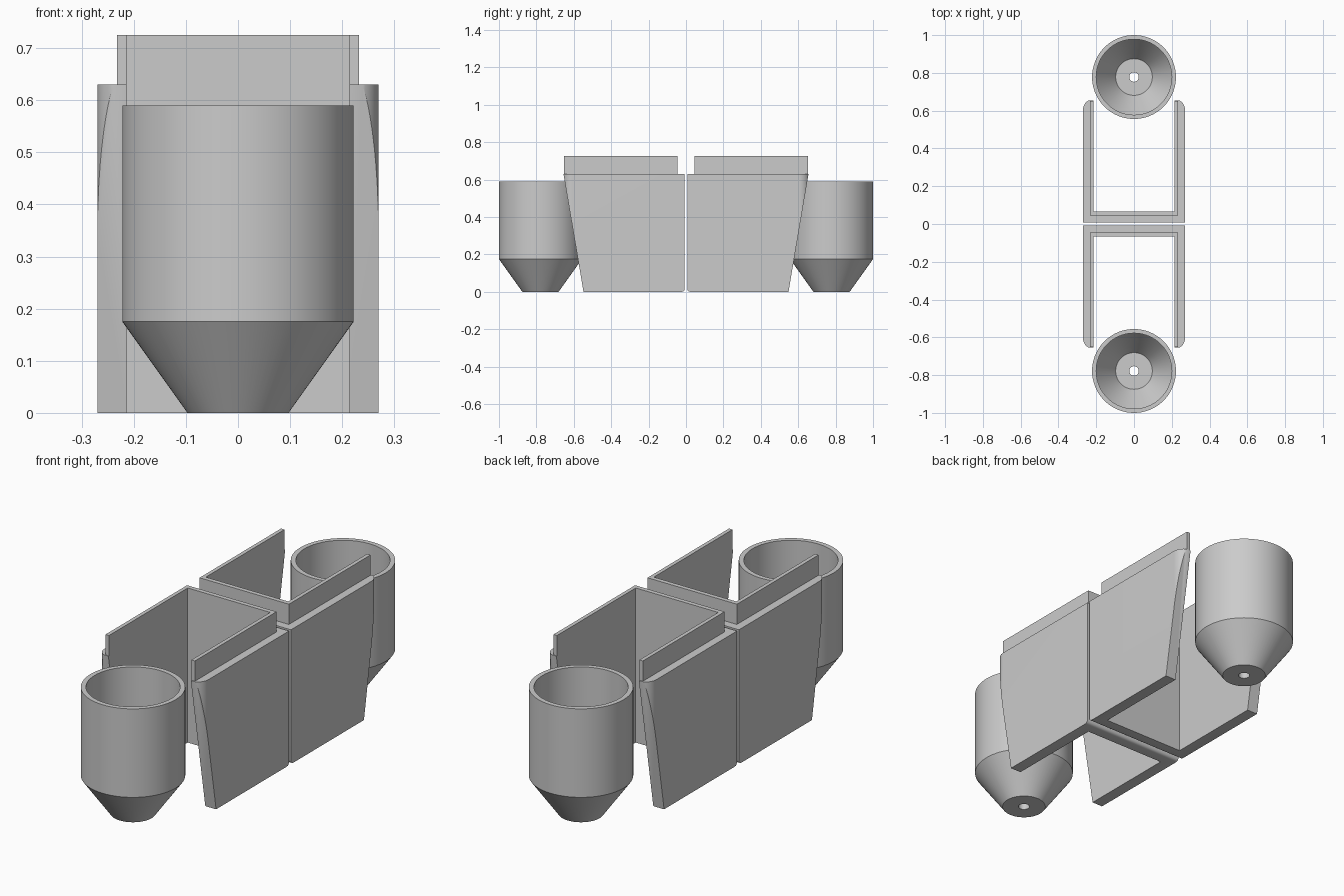
import bpy, bmesh, math
from mathutils import Vector

if "Cube" in bpy.data.objects:
    bpy.data.objects.remove(bpy.data.objects["Cube"])

grey = bpy.data.materials.new("plain grey")
grey.diffuse_color = (0.6, 0.6, 0.6, 1)
grey.use_nodes = True
grey.node_tree.nodes["Principled BSDF"].inputs["Base Color"].default_value = grey.diffuse_color


def finish(bm, name, angle=30):
    bmesh.ops.recalc_face_normals(bm, faces=bm.faces)
    me = bpy.data.meshes.new(name)
    bm.to_mesh(me)
    bm.free()
    me.materials.append(grey)
    ob = bpy.data.objects.new(name, me)
    bpy.context.collection.objects.link(ob)
    bpy.ops.object.select_all(action='DESELECT')
    ob.select_set(True)
    bpy.context.view_layer.objects.active = ob
    bpy.ops.object.shade_smooth_by_angle(angle=math.radians(angle))
    return ob


def extrude_plan(half, z0, z1):
    """Extrude a plan outline, given for x > 0 and mirrored in x."""
    bm = bmesh.new()
    pts = half + [(-x, y) for x, y in reversed(half)]
    face = bm.faces.new([bm.verts.new((x, y, z0)) for x, y in pts])
    up = bmesh.ops.extrude_face_region(bm, geom=[face], use_keep_orig=True)["geom"]
    for v in up:
        if isinstance(v, bmesh.types.BMVert):
            v.co.z = z1
    return bm


def flip_y(bm, side):
    for v in bm.verts:
        v.co.y *= side


IN, OUT, LIP = 0.214, 0.27, 0.232      # half widths
BACK, END, TOP = 0.007, 0.655, 0.63


def shell(side, name):
    # U-shaped body with rounded outer ends
    r, cy = OUT - IN, 0.605
    stop = math.asin((END - cy) / r)
    arc = [(IN + r * math.cos(stop * i / 10), cy + r * math.sin(stop * i / 10))
           for i in range(11)]
    bm = extrude_plan([(OUT, BACK)] + arc + [(IN, END), (IN, 0.067)], 0, TOP)
    # rounded lower edge of the back wall
    edge = [e for e in bm.edges
            if all(v.co.z < 1e-4 and v.co.y < BACK + 1e-4 for v in e.verts)]
    bmesh.ops.bevel(bm, geom=edge, offset=0.016, segments=4, profile=0.5,
                    affect='EDGES')
    # sloping open ends
    slope = Vector((0, 0.617, -0.105)).normalized()
    cut = bmesh.ops.bisect_plane(bm, geom=bm.verts[:] + bm.edges[:] + bm.faces[:],
                                 plane_co=(0, 0.548, 0), plane_no=slope,
                                 clear_outer=True)
    rim = [e for e in cut["geom_cut"] if isinstance(e, bmesh.types.BMEdge)]
    bmesh.ops.holes_fill(bm, edges=rim, sides=0)
    flip_y(bm, side)
    finish(bm, name + "_shell")

    # thin raised lip
    bm = extrude_plan([(LIP, 0.046), (LIP, 0.651), (IN, 0.651), (IN, 0.067)],
                      TOP, 0.725)
    under = [f for f in bm.faces if all(v.co.z < TOP + 1e-4 for v in f.verts)]
    bmesh.ops.delete(bm, geom=under, context='FACES_ONLY')
    flip_y(bm, side)
    finish(bm, name + "_lip")


def cup(side, name):
    # hollow cylinder with a tapered base and a drain hole
    prof = [(0.025, 0), (0.097, 0), (0.222, 0.175), (0.222, 0.59),
            (0.2, 0.59), (0.2, 0.18), (0.097, 0.03), (0.025, 0.03)]
    n = 72
    bm = bmesh.new()
    rings = [[bm.verts.new((r * math.cos(2 * math.pi * i / n),
                            side * 0.778 + r * math.sin(2 * math.pi * i / n), z))
              for i in range(n)] for r, z in prof]
    for k, a in enumerate(rings):
        b = rings[(k + 1) % len(rings)]
        for i in range(n):
            j = (i + 1) % n
            bm.faces.new((a[i], a[j], b[j], b[i]))
    finish(bm, name + "_cup")


for side, name in ((-1, "front"), (1, "rear")):
    shell(side, name)
    cup(side, name)
